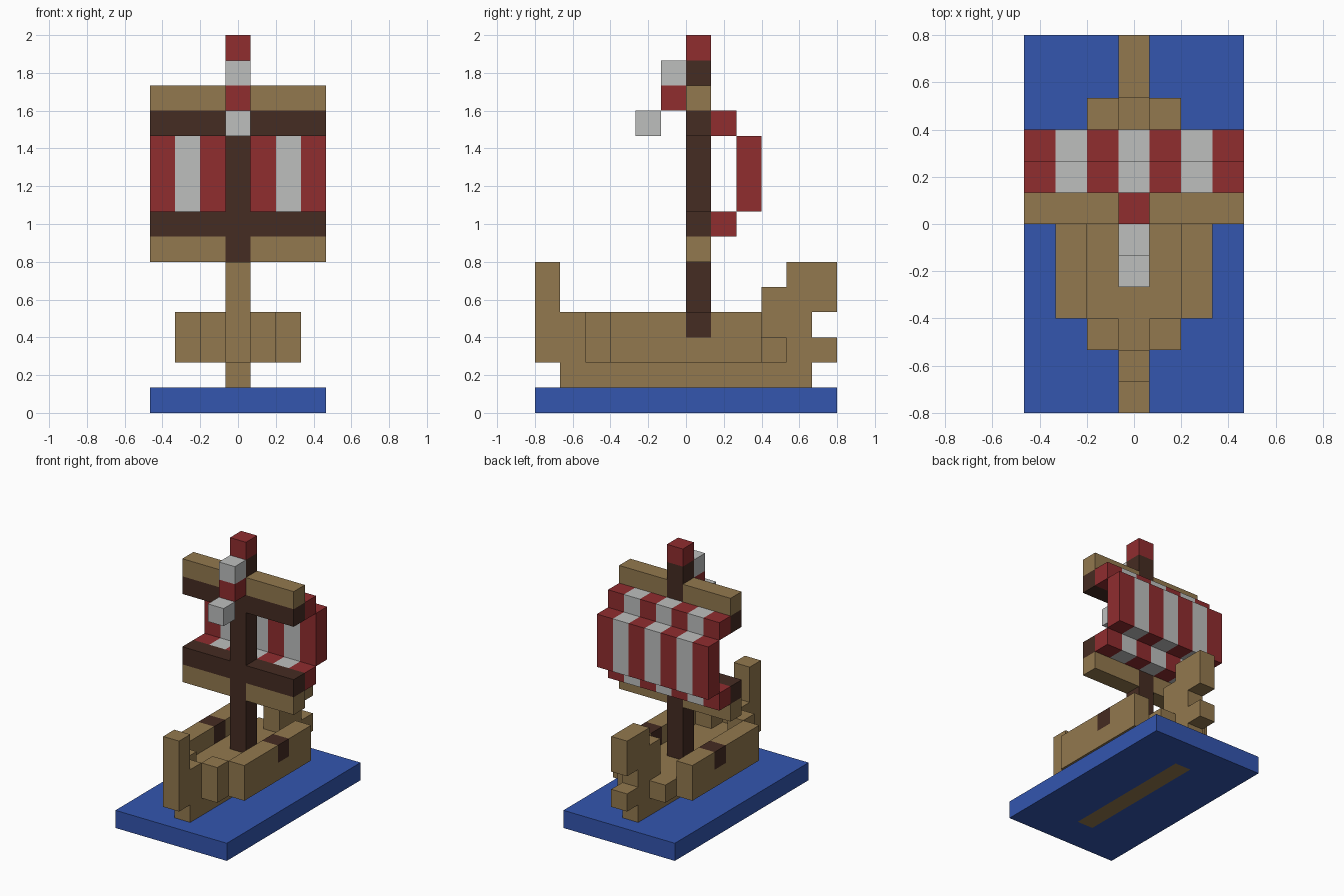
import bpy
import bmesh
from mathutils import Matrix, Vector

cube = bpy.data.objects.get("Cube")
if cube:
    bpy.data.objects.remove(cube, do_unlink=True)

U = 2 / 15  # one block


def material(name, rgb):
    m = bpy.data.materials.new(name)
    m.use_nodes = True
    m.diffuse_color = (*rgb, 1)
    bsdf = m.node_tree.nodes["Principled BSDF"]
    bsdf.inputs["Base Color"].default_value = (*rgb, 1)
    bsdf.inputs["Roughness"].default_value = 0.9
    return m


TAN = material("light wood", (0.29, 0.19, 0.077))
DARK = material("dark wood", (0.06, 0.025, 0.016))
RED = material("red cloth", (0.28, 0.026, 0.028))
WHITE = material("white cloth", (0.51, 0.52, 0.515))
BLUE = material("water blue", (0.033, 0.092, 0.43))


def blocks(name, mat, *boxes):
    """Each box is inclusive block ranges: x (0 = centre), y from the bow, z from the ground."""
    bm = bmesh.new()
    for (x0, x1), (y0, y1), (z0, z1) in boxes:
        lo = Vector((x0 - 0.5, y0 - 6, z0)) * U
        hi = Vector((x1 + 0.5, y1 - 5, z1 + 1)) * U
        place = Matrix.Translation((lo + hi) / 2) @ Matrix.Diagonal((*(hi - lo), 1))
        bmesh.ops.create_cube(bm, size=1, matrix=place)
    mesh = bpy.data.meshes.new(name)
    bm.to_mesh(mesh)
    bm.free()
    mesh.materials.append(mat)
    obj = bpy.data.objects.new(name, mesh)
    bpy.context.collection.objects.link(obj)
    return obj


MID = (0, 0)

# Water slab with the keel let into its underside
blocks("water", BLUE,
       ((-3, -1), (0, 11), MID), ((1, 3), (0, 11), MID),
       (MID, (0, 1), MID), (MID, (10, 11), MID))
blocks("keel", TAN, (MID, (2, 9), MID), (MID, (1, 10), (1, 1)))

# Hull floor, bow and stern posts
blocks("deck", TAN, (MID, (0, 11), (2, 2)), ((-1, -1), (3, 9), (2, 2)), ((1, 1), (3, 9), (2, 2)))
blocks("bow_post", TAN, (MID, (0, 0), (3, 5)), (MID, (1, 1), (3, 3)))
blocks("stern_post", TAN, (MID, (9, 10), (3, 3)), (MID, (9, 11), (4, 4)), (MID, (10, 11), (5, 5)))

# Hull sides, each with a dark rowlock
for side, s in (("left", 1), ("right", -1)):
    wall, cheek = (2 * s, 2 * s), (s, s)
    blocks(side + "_hull_side", TAN,
           (wall, (3, 8), (2, 2)), (wall, (3, 5), (3, 3)), (wall, (7, 8), (3, 3)))
    blocks(side + "_bow_cheek", TAN, (cheek, (2, 2), (2, 3)))
    blocks(side + "_rowlock", DARK, (wall, (6, 6), (3, 3)))

# Mast and yards
blocks("mast", DARK, (MID, (6, 6), (3, 13)))
blocks("mast_cap", RED, (MID, (6, 6), (14, 14)))
for name, tan_z, dark_z in (("lower_yard", 6, 7), ("upper_yard", 12, 11)):
    for mat, z, label in ((TAN, tan_z, "_spar"), (DARK, dark_z, "_beam")):
        blocks(name + label, mat,
               ((-3, -1), (6, 6), (z, z)), ((1, 3), (6, 6), (z, z)))

# Striped, billowing sail
for x in range(-3, 4):
    col = (x, x)
    blocks(f"sail_stripe_{x + 4}", RED if x % 2 else WHITE,
           (col, (7, 7), (7, 7)), (col, (8, 8), (8, 10)), (col, (7, 7), (11, 11)))

# Pennant trailing forward from the masthead
for i, (mat, y, z) in enumerate(((WHITE, 5, 13), (RED, 5, 12), (WHITE, 4, 11))):
    blocks(f"pennant_{i + 1}", mat, (MID, (y, y), (z, z)))
